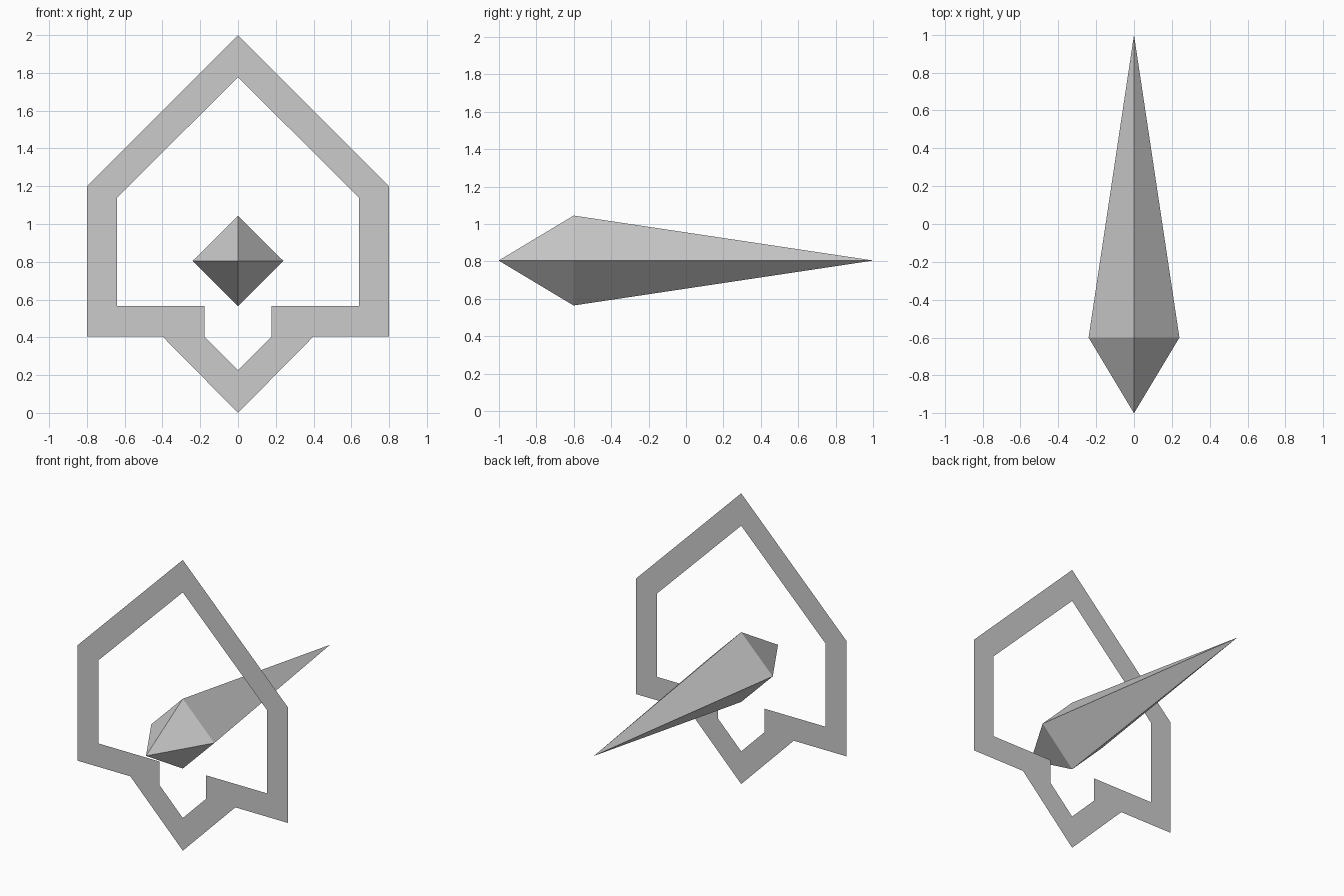
import bpy, bmesh

if "Cube" in bpy.data.objects:
    bpy.data.objects.remove(bpy.data.objects["Cube"], do_unlink=True)

PLANE_Y = -0.6   # depth of the flat frame and of the widest spindle section
AXIS_Z = 0.805   # height of the spindle axis
RADIUS = 0.24

grey = bpy.data.materials.new("light_grey")
grey.use_nodes = True
colour = (0.6, 0.6, 0.6, 1)
grey.diffuse_color = colour
grey.node_tree.nodes["Principled BSDF"].inputs["Base Color"].default_value = colour


def add_object(name, bm):
    mesh = bpy.data.meshes.new(name)
    bm.to_mesh(mesh)
    bm.free()
    mesh.materials.append(grey)
    obj = bpy.data.objects.new(name, mesh)
    bpy.context.collection.objects.link(obj)
    return obj


# Flat house-shaped frame: one half as a strip between two outlines, mirrored
corner = (0.4, 0.405)
outer = [(0, 0), corner, corner, (0.8, 0.405), (0.8, 1.2), (0, 2)]
inner = [(0, 0.225), (0.178, 0.405), (0.178, 0.566),
         (0.64, 0.566), (0.64, 1.14), (0, 1.777)]
bm = bmesh.new()
verts = {p: bm.verts.new((p[0], PLANE_Y, p[1])) for p in outer + inner}
for i in range(len(outer) - 1):
    loop = dict.fromkeys([outer[i], outer[i + 1], inner[i + 1], inner[i]])
    bm.faces.new([verts[p] for p in loop])
frame = add_object("flat_frame", bm)
mirror = frame.modifiers.new("Mirror", 'MIRROR')
mirror.use_clip = True

# Four-sided spindle with a short front point and a long back point
bm = bmesh.new()
ring = [bm.verts.new((x * RADIUS, PLANE_Y, AXIS_Z + z * RADIUS))
        for x, z in ((1, 0), (0, 1), (-1, 0), (0, -1))]
for tip_y in (-1, 1):
    tip = bm.verts.new((0, tip_y, AXIS_Z))
    for i in range(4):
        bm.faces.new((ring[i - 1], ring[i], tip))
bmesh.ops.recalc_face_normals(bm, faces=bm.faces)
add_object("spindle", bm)
